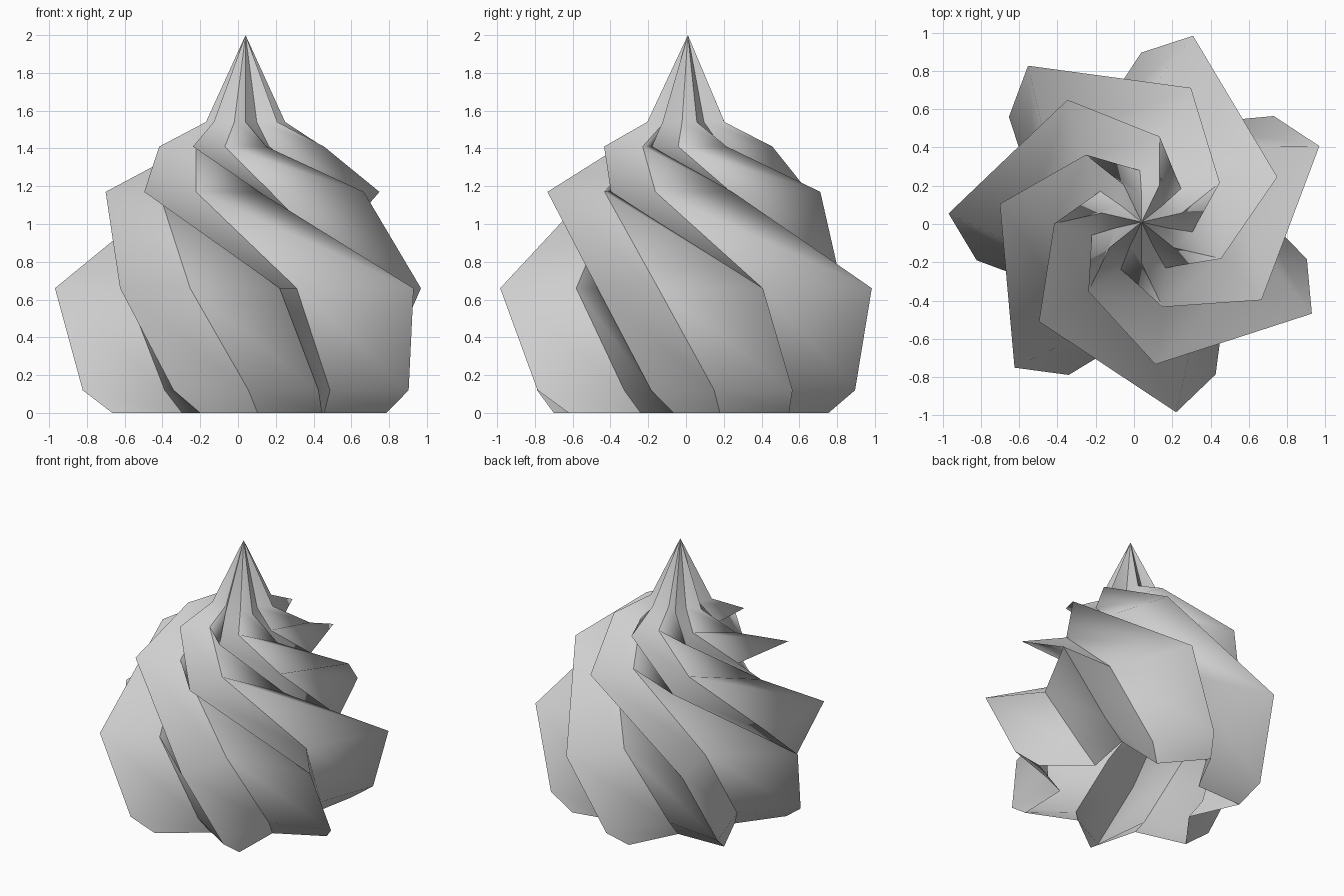
import bpy
import bmesh
from math import cos, sin, radians, tau

cube = bpy.data.objects.get("Cube")
if cube:
    bpy.data.objects.remove(cube, do_unlink=True)

# Cream colour
cream = bpy.data.materials.new("pale_grey_cream")
cream.use_nodes = True
colour = (0.62, 0.62, 0.62, 1)
cream.diffuse_color = colour
cream.node_tree.nodes["Principled BSDF"].inputs["Base Color"].default_value = colour

POINTS = 7
CENTRE_X, CENTRE_Y = 0.04, 0.01

# Star sections: height, ridge radius, ridge angle, groove radius, groove angle
SECTIONS = [
    (0.00, 0.75, -57.3, 0.485, -31),
    (0.12, 0.885, -64.1, 0.56, -37),
    (0.66, 1.01, -79.7, 0.65, -65.4),
    (1.17, 0.747, -135.9, 0.46, -124.8),
    (1.41, 0.457, -179, 0.27, -165.3),
    (1.54, 0.215, -192.9, 0.137, -167.2),
]


def star_ring(bm, z, ridge_r, ridge_a, groove_r, groove_a):
    """Add one twisted star of alternating ridge and groove points."""
    ring = []
    for i in range(POINTS):
        for r, a in ((ridge_r, ridge_a), (groove_r, groove_a)):
            angle = radians(a) + i * tau / POINTS
            ring.append(bm.verts.new((CENTRE_X + r * cos(angle),
                                      CENTRE_Y + r * sin(angle), z)))
    return ring


# Swirl: open-bottomed loft through the stars, closing at the peak
bm = bmesh.new()
rings = [star_ring(bm, *section) for section in SECTIONS]
peak = bm.verts.new((CENTRE_X, CENTRE_Y, 2))
count = 2 * POINTS
creases = []
for i in range(count):
    j = (i + 1) % count
    for low, high in zip(rings, rings[1:]):
        # Split each twisted panel along the diagonal that follows the swirl
        bm.faces.new((low[i], low[j], high[i]))
        bm.faces.new((low[j], high[j], high[i]))
        creases.append((low[i], high[i]))
    bm.faces.new((rings[-1][i], rings[-1][j], peak))
    creases.append((rings[-1][i], peak))

# Smooth along each flank, crisp along ridges and grooves
for face in bm.faces:
    face.smooth = True
for pair in creases:
    bm.edges.get(pair).smooth = False

mesh = bpy.data.meshes.new("cream_swirl")
bm.to_mesh(mesh)
bm.free()
mesh.materials.append(cream)
swirl = bpy.data.objects.new("cream_swirl", mesh)
bpy.context.collection.objects.link(swirl)
